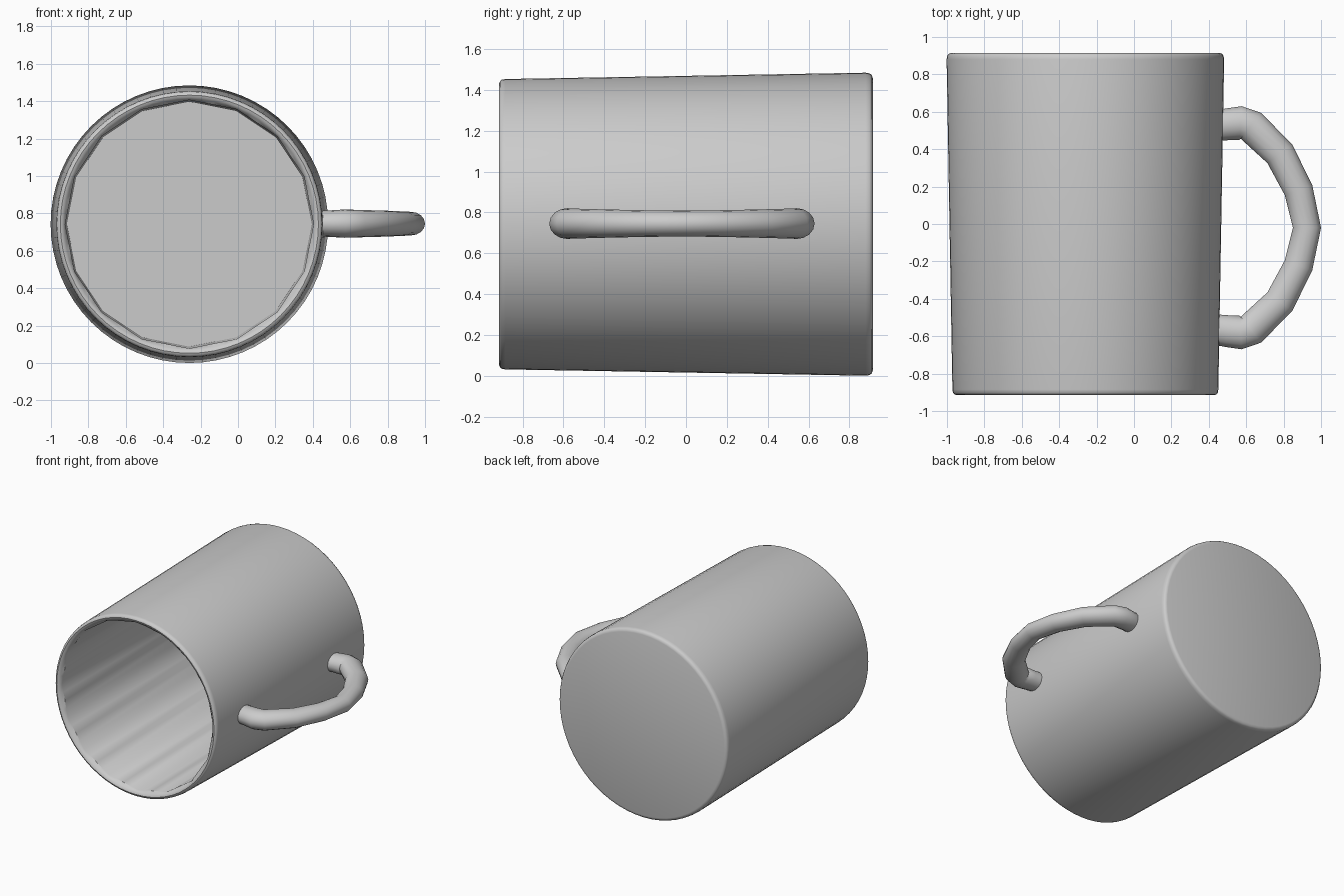
import bpy, bmesh, math
from mathutils import Vector

cube = bpy.data.objects.get("Cube")
if cube:
    bpy.data.objects.remove(cube, do_unlink=True)

grey = bpy.data.materials.new("grey ceramic")
grey.use_nodes = True
colour = (0.6, 0.6, 0.6, 1)
grey.diffuse_color = colour
grey.node_tree.nodes["Principled BSDF"].inputs["Base Color"].default_value = colour

CX, CZ = -0.26, 0.742   # axis of the cup, which lies along y


def skin(name, rings, angle):
    """Join equal rings of points with quads and cap both ends."""
    bm = bmesh.new()
    loops = [[bm.verts.new(p) for p in ring] for ring in rings]
    for a, b in zip(loops, loops[1:]):
        for i in range(len(a)):
            j = (i + 1) % len(a)
            bm.faces.new((a[i], a[j], b[j], b[i]))
    bm.faces.new(loops[0])
    bm.faces.new(loops[-1])
    bmesh.ops.recalc_face_normals(bm, faces=bm.faces)
    mesh = bpy.data.meshes.new(name)
    bm.to_mesh(mesh)
    bm.free()
    obj = bpy.data.objects.new(name, mesh)
    bpy.context.collection.objects.link(obj)
    mesh.materials.append(grey)
    bpy.ops.object.select_all(action="DESELECT")
    obj.select_set(True)
    bpy.context.view_layer.objects.active = obj
    bpy.ops.object.shade_smooth_by_angle(angle=math.radians(angle))
    return obj


def cup_ring(r, y, faceted, n=64, sides=16):
    """A circle, or a sixteen-sided outline sampled at the same angles."""
    points = []
    for i in range(n):
        a = math.tau * i / n
        half = math.pi / sides
        k = math.cos(half) / math.cos(a % (2 * half) - half) if faceted else 1
        points.append((CX + r * k * math.sin(a), y, CZ + r * k * math.cos(a)))
    return points


# Cup: closed base, tapered wall, rounded rim, faceted inside and floor
profile = [
    (0.715, 0.915, False), (0.731, 0.91, False), (0.739, 0.899, False),
    (0.742, 0.88, False), (0.711, -0.885, False), (0.708, -0.902, False),
    (0.7, -0.911, False), (0.69, -0.915, False), (0.678, -0.911, False),
    (0.669, -0.902, False), (0.664, -0.885, True), (0.655, 0.83, True),
]
skin("cup", [cup_ring(*p) for p in profile], 40)

# Handle: bowed tube, thicker where it meets the wall
half_path = [(0.44, 0.545, 0.082), (0.5, 0.553, 0.085), (0.57, 0.56, 0.09),
             (0.625, 0.545, 0.088), (0.78, 0.395, 0.083),
             (0.88, 0.2, 0.078), (0.925, 0.0, 0.075)]
path = half_path + [(x, -y, r) for x, y, r in reversed(half_path[:-1])]
rings = []
for i, (x, y, r) in enumerate(path):
    before, after = path[max(i - 1, 0)], path[min(i + 1, len(path) - 1)]
    along = Vector((after[0] - before[0], after[1] - before[1], 0)).normalized()
    side = along.cross(Vector((0, 0, 1)))
    ring = []
    for k in range(16):
        a = math.tau * k / 16
        p = Vector((x, y - 0.02, CZ + 0.003)) + side * (r * math.cos(a))
        p.z += 0.84 * r * math.sin(a)
        ring.append(p)
    rings.append(ring)
skin("handle", rings, 40)
